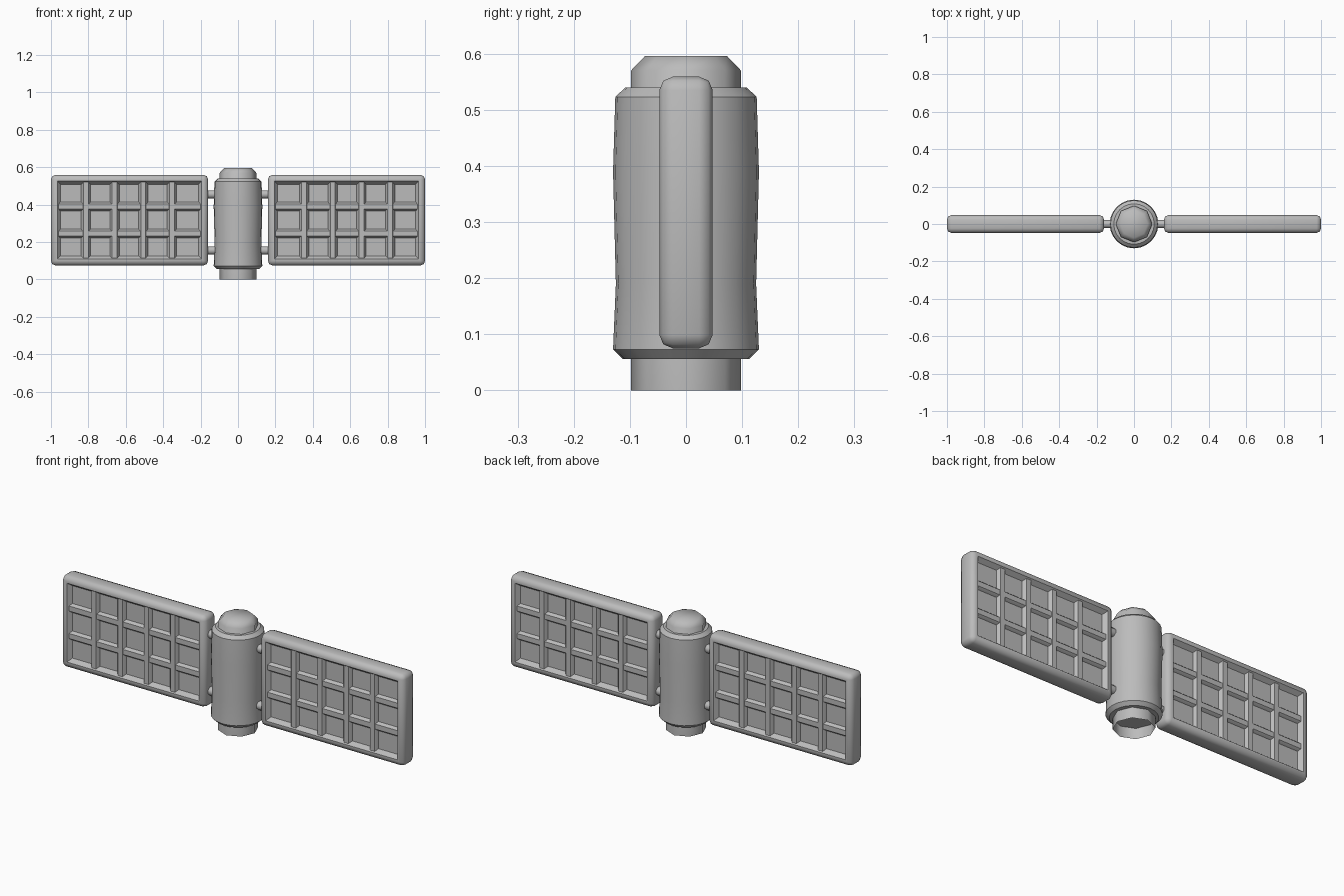
import bpy, bmesh, math
from mathutils import Matrix, Vector

if "Cube" in bpy.data.objects:
    bpy.data.objects.remove(bpy.data.objects["Cube"], do_unlink=True)

grey = bpy.data.materials.new("plain grey")
grey.use_nodes = True
grey.diffuse_color = (0.5, 0.5, 0.5, 1)
grey.node_tree.nodes["Principled BSDF"].inputs["Base Color"].default_value = (0.5, 0.5, 0.5, 1)


def finish(bm, name, angle):
    mesh = bpy.data.meshes.new(name)
    bm.to_mesh(mesh)
    bm.free()
    obj = bpy.data.objects.new(name, mesh)
    bpy.context.collection.objects.link(obj)
    mesh.materials.append(grey)
    bpy.ops.object.select_all(action='DESELECT')
    obj.select_set(True)
    bpy.context.view_layer.objects.active = obj
    bpy.ops.object.shade_smooth_by_angle(angle=math.radians(angle))
    return obj


def lathe(name, profile, sides, cap_bottom, angle):
    """Spin (radius, z) rings about z, capped on top and optionally below."""
    bm = bmesh.new()
    rings = []
    for r, z in profile:
        turns = [2 * math.pi * i / sides for i in range(sides)]
        rings.append([bm.verts.new((r * math.cos(a), r * math.sin(a), z)) for a in turns])
    for low, high in zip(rings, rings[1:]):
        for i in range(sides):
            j = (i + 1) % sides
            bm.faces.new((low[i], low[j], high[j], high[i]))
    bm.faces.new(rings[-1])
    if cap_bottom:
        bm.faces.new(rings[0][::-1])
    return finish(bm, name, angle)


def rod(name, start, end, half_width, half_depth):
    """Eight-sided rod in the xz plane with a flat facing front and back."""
    bm = bmesh.new()
    start, end = Vector(start), Vector(end)
    bmesh.ops.create_cone(bm, cap_ends=True, segments=8, radius1=1, radius2=1,
                          depth=(end - start).length,
                          matrix=Matrix.Rotation(math.pi / 8, 4, 'Z'))
    k = 1 / math.cos(math.pi / 8)
    bmesh.ops.scale(bm, vec=(half_width * k, half_depth * k, 1), verts=bm.verts)
    if abs(end.x - start.x) > abs(end.z - start.z):
        bmesh.ops.rotate(bm, matrix=Matrix.Rotation(math.pi / 2, 3, 'Y'), verts=bm.verts)
    bmesh.ops.translate(bm, vec=(start + end) / 2, verts=bm.verts)
    return finish(bm, name, 50)


# Central core: open octagonal tube below, chamfered cap above
lathe("core", [(0.098, 0), (0.098, 0.57), (0.073, 0.596)], 8, False, 50)

# Rounded, slightly waisted sleeve around the core
lathe("sleeve", [(0.113, 0.056), (0.13, 0.073), (0.125, 0.19), (0.13, 0.39),
                 (0.126, 0.523), (0.108, 0.54)], 24, True, 35)


def panel(side, label):
    # Frame: rounded slab with a sloped recess on front and back
    bm = bmesh.new()
    bmesh.ops.create_cube(bm, size=1)
    bmesh.ops.scale(bm, vec=(0.84, 0.095, 0.484), verts=bm.verts)
    bmesh.ops.bevel(bm, geom=bm.edges[:], offset=0.024, segments=2,
                    profile=0.5, affect='EDGES')
    for sign in (-1, 1):
        face = max(bm.faces, key=lambda f: f.calc_area() * (f.normal.y * sign > 0.9))
        bmesh.ops.inset_region(bm, faces=[face], thickness=0.014, depth=0)
        bmesh.ops.inset_region(bm, faces=[face], thickness=0.024, depth=-0.022)
    bmesh.ops.translate(bm, vec=(side * 0.58, 0, 0.317), verts=bm.verts)
    finish(bm, label + "_panel_frame", 50)

    # Grid bars, showing on both faces
    for i in range(4):
        x = side * (0.353 + i * 0.1535)
        rod(f"{label}_upright_bar_{i + 1}", (x, 0, 0.11), (x, 0, 0.524), 0.032, 0.041)
    for i, z in enumerate((0.245, 0.39)):
        rod(f"{label}_cross_bar_{i + 1}", (side * 0.2, 0, z), (side * 0.96, 0, z), 0.032, 0.039)

    # Struts joining the panel to the sleeve
    for place, z in (("lower", 0.155), ("upper", 0.455)):
        rod(f"{label}_{place}_strut", (side * 0.1, 0, z), (side * 0.18, 0, z), 0.021, 0.021)


panel(1, "left")
panel(-1, "right")
